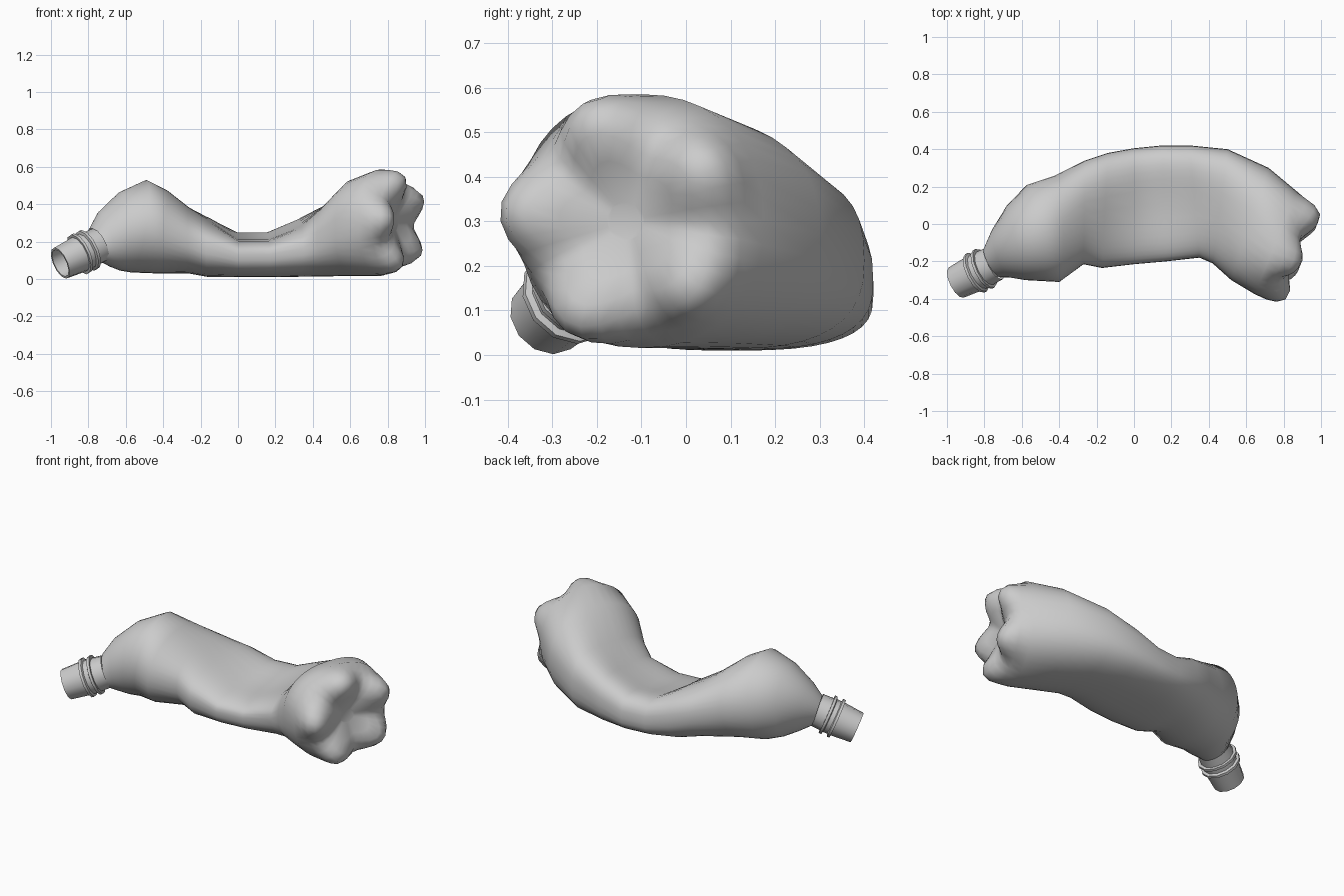
import bpy, bmesh
from math import cos, sin, pi, radians
from mathutils import Vector

if "Cube" in bpy.data.objects:
    bpy.data.objects.remove(bpy.data.objects["Cube"])

SIDES = 40


def finish(bm, name, angle):
    bmesh.ops.recalc_face_normals(bm, faces=bm.faces)
    me = bpy.data.meshes.new(name)
    bm.to_mesh(me)
    bm.free()
    ob = bpy.data.objects.new(name, me)
    bpy.context.collection.objects.link(ob)
    bpy.ops.object.select_all(action='DESELECT')
    ob.select_set(True)
    bpy.context.view_layer.objects.active = ob
    bpy.ops.object.shade_smooth_by_angle(angle=radians(angle))
    return ob


def bridge(bm, loops):
    for a, b in zip(loops, loops[1:]):
        n = len(a)
        for i in range(n):
            j = (i + 1) % n
            bm.faces.new((a[i], a[j], b[j], b[i]))


def power(v, n):
    return (1 if v >= 0 else -1) * abs(v) ** (2 / n)


# Body sections: front xy, back xy, bottom z, top z, lean, squareness, dent, tilt to back
SECTIONS = [
    (-.715, -.285, -.795, -.125, .09, .27, -.03, 2.0, 0, 0),
    (-.67, -.285, -.75, -.02, .065, .36, -.03, 2.0, 0, 0),
    (-.58, -.30, -.68, .10, .045, .465, .0, 2.0, 0, 0),
    (-.49, -.305, -.57, .21, .035, .53, .04, 2.0, 0, 0),
    (-.40, -.31, -.42, .26, .03, .475, .03, 2.1, 0, 0),
    (-.27, -.215, -.26, .34, .03, .385, 0, 2.3, 0, 0),
    (-.17, -.235, -.14, .38, .01, .33, 0, 2.5, .01, .02),
    (0, -.215, 0, .405, .01, .25, 0, 2.7, .03, .04),
    (.17, -.20, .15, .42, .01, .25, 0, 2.7, .03, .04),
    (.35, -.18, .30, .42, .012, .32, 0, 2.7, .03, .04),
    (.42, -.21, .50, .40, .014, .41, 0, 2.6, .02, .03),
    (.52, -.30, .72, .30, .016, .53, 0, 2.4, 0, 0),
    (.645, -.375, .87, .175, .016, .585, 0, 2.2, 0, 0),
]

# Crushed bottle body
bm = bmesh.new()
loops = []
for fx, fy, bx, by, zb, zt, lean, n, dent, tilt in SECTIONS:
    C = Vector(((fx + bx) / 2, (fy + by) / 2, (zb + zt) / 2))
    H = Vector(((bx - fx) / 2, (by - fy) / 2, 0))
    U = Vector((lean, 0, (zt - zb) / 2))
    loop = []
    for i in range(SIDES):
        t = 2 * pi * i / SIDES
        c, s = power(cos(t), n), power(sin(t), n)
        p = C + H * c + U * s
        if s > 0:
            p.z += s * (tilt * c - dent * (1 - c * c) ** 2)
        loop.append(bm.verts.new(p))
    loops.append(loop)

# Five-lobed base: lobe radius, valley radius, lobe depth, valley depth
N = Vector((.92, -.39, 0))
for rl, rv, dl, dv in [(1.01, .90, .07, .06), (.98, .82, .125, .09),
                       (.88, .70, .165, .11), (.70, .55, .17, .115),
                       (.48, .38, .135, .11), (.15, .15, .09, .09)]:
    loop = []
    for i in range(SIDES):
        t = 2 * pi * i / SIDES
        w = (.5 + .5 * cos(5 * (t - radians(31)))) ** .85
        r, d = rv + (rl - rv) * w, dv + (dl - dv) * w
        loop.append(bm.verts.new(C + (H * cos(t) + U * sin(t)) * r + N * d))
    loops.append(loop)
bridge(bm, loops)
bm.faces.new(loops[-1])
finish(bm, "bottle_body", 50)

# Open neck with two collars, turned about its tilted axis
START = Vector((-.95, -.313, .085))
AXIS = Vector((.15, .075, .07)).normalized()
SIDE = AXIS.cross(Vector((0, 0, 1))).normalized()
UP = SIDE.cross(AXIS)
PROFILE = [(.22, .078), (0, .078), (0, .09), (.12, .1), (.12, .115),
           (.135, .115), (.14, .1), (.165, .1), (.17, .115),
           (.185, .115), (.185, .098), (.25, .095)]
bm = bmesh.new()
loops = []
for d, r in PROFILE:
    loops.append([bm.verts.new(START + AXIS * d + (SIDE * cos(2 * pi * i / 12)
                  + UP * sin(2 * pi * i / 12)) * r) for i in range(12)])
bridge(bm, loops)
bm.faces.new(loops[0])
finish(bm, "bottle_neck", 35)
